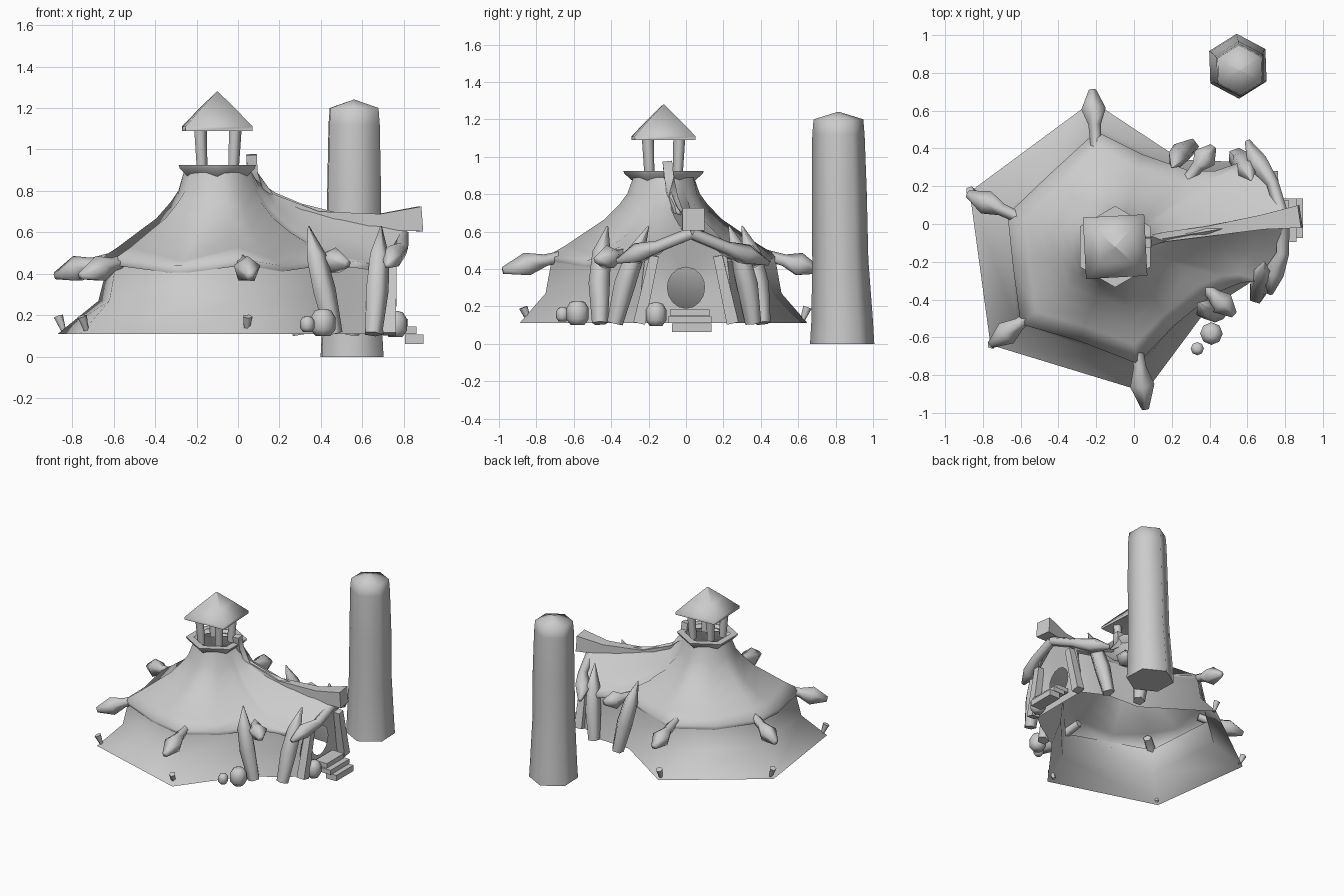
import bpy, bmesh, math
from mathutils import Vector

cube = bpy.data.objects.get("Cube")
if cube:
    bpy.data.objects.remove(cube)

grey = bpy.data.materials.new("plain grey")
grey.use_nodes = True
COLOUR = (0.6, 0.6, 0.6, 1)
grey.diffuse_color = COLOUR
grey.node_tree.nodes["Principled BSDF"].inputs["Base Color"].default_value = COLOUR


def make(name, rows, closed=True, caps=False, angle=80):
    """Loft a surface through rows of points."""
    bm = bmesh.new()
    grid = [[bm.verts.new(p) for p in row] for row in rows]
    n = len(rows[0])
    for a, b in zip(grid, grid[1:]):
        for i in range(n if closed else n - 1):
            j = (i + 1) % n
            bm.faces.new((a[i], a[j], b[j], b[i]))
    if caps:
        bm.faces.new(grid[0][::-1])
        bm.faces.new(grid[-1])
        bmesh.ops.recalc_face_normals(bm, faces=bm.faces)
    mesh = bpy.data.meshes.new(name)
    bm.to_mesh(mesh)
    bm.free()
    ob = bpy.data.objects.new(name, mesh)
    bpy.context.collection.objects.link(ob)
    mesh.materials.append(grey)
    bpy.ops.object.select_all(action='DESELECT')
    ob.select_set(True)
    bpy.context.view_layer.objects.active = ob
    bpy.ops.object.shade_smooth_by_angle(angle=math.radians(angle))
    return ob


def tube(name, path, radii, sides=6, turn=0.0):
    """Sweep a polygon of changing radius along a path."""
    pts = [Vector(p) for p in path]
    rows = []
    for i, (p, r) in enumerate(zip(pts, radii)):
        d = (pts[min(i + 1, len(pts) - 1)] - pts[max(i - 1, 0)]).normalized()
        ref = Vector((0, 1, 0)) if abs(d.z) > 0.8 else Vector((0, 0, 1))
        u = ref.cross(d).normalized()
        v = d.cross(u)
        ring = [turn + math.tau * k / sides for k in range(sides)]
        rows.append([p + r * (math.cos(a) * u + math.sin(a) * v) for a in ring])
    return make(name, rows, True, True)


def box(name, centre, size):
    x, y, z = centre
    a, b, c = (s / 2 for s in size)
    rows = [[(x + i * a, y + j * b, z + k * c) for i, j in ((-1, -1), (1, -1), (1, 1), (-1, 1))]
            for k in (-1, 1)]
    return make(name, rows, True, True, 20)


CX, CY = -0.1, -0.12

# Cloth wall, open at the doorway: base x, y then top x, y
wall = [(.70, .24, .70, .22), (.52, .33, .52, .28), (.25, .34, .25, .27),
        (-.22, .65, -.19, .48), (-.87, .17, -.63, .06), (-.76, -.64, -.59, -.50),
        (.06, -.89, .03, -.72), (.38, -.46, .36, -.36), (.60, -.32, .60, -.27),
        (.70, -.24, .70, -.22)]
rows = [[(bx + (tx - bx) * f, by + (ty - by) * f, z) for bx, by, tx, ty in wall]
        for z, f in ((.11, 0), (.27, .82), (.44, 1))]
make("cloth_wall", rows, closed=False)

# Front panel around an oval doorway
outline = [(.24, .29), (.22, .46), (.03, .60), (-.22, .46),
           (-.24, .29), (-.24, .11), (0, .11), (.24, .11)]
outer = [(.70 + max(0, z - .4) * .3, y, z) for y, z in outline]
angles = [math.radians(d) for d in (0, 40, 90, 140, 180, 225, 270, 315)]
dense_out, dense_in = [], []
for i in range(8):
    a0, a1 = angles[i], angles[(i + 1) % 8] + (math.tau if i == 7 else 0)
    for f in (0, .5):
        a = a0 + (a1 - a0) * f
        dense_out.append(Vector(outer[i]).lerp(Vector(outer[(i + 1) % 8]), f))
        dense_in.append(Vector((.70, .1 * math.cos(a), .30 + .11 * math.sin(a))))
make("door_panel", [dense_out, dense_in])

# Roof cloth hung from the neck: x, y, z at the hem and whether a ridge ends there
eave = [(.80, .03, .65, 0), (.72, .21, .50, 0), (.60, .34, .44, 0), (.43, .28, .46, 0),
        (.30, .28, .47, 1), (.04, .37, .44, 0), (-.20, .49, .47, 1), (-.44, .27, .44, 0),
        (-.67, .05, .47, 1), (-.64, -.23, .44, 0), (-.60, -.53, .47, 1), (-.29, -.62, .43, 0),
        (.02, -.74, .47, 1), (.21, -.54, .44, 0), (.42, -.37, .47, 1), (.57, -.31, .46, 0),
        (.70, -.30, .44, 0), (.77, -.14, .51, 0)]
profile = [(0, 1, 1), (.07, .77, .79), (.16, .59, .66), (.33, .37, .47),
           (.55, .20, .31), (.78, .07, .14), (1, 0, 0)]
rows = []
for f, sag, ridge in profile:
    row = []
    for x, y, z, on_ridge in eave:
        a = math.atan2(y - CY, x - CX)
        nx, ny = CX + .165 * math.cos(a), CY + .165 * math.sin(a)
        g = ridge if on_ridge else sag
        row.append((nx + (x - nx) * f, ny + (y - ny) * f, z + (.89 - z) * g))
    rows.append(row)
# Turned-under hem
rows.append([(x + (CX - x) * .015, y + (CY - y) * .015, z - .03) for x, y, z in rows[-1]])
make("roof_cloth", rows[::-1])

# Collar at the smoke opening
rows = [[(CX + r * math.cos(a), CY + r * math.sin(a), z)
         for a in (math.radians(30 + 60 * k) for k in range(6))]
        for r, z in ((.165, .87), (.21, .91), (.215, .925), (.16, .925))]
make("smoke_collar", rows)

# Cap over the opening: posts and a square pointed roof
for i, (sx, sy) in enumerate(((-1, -1), (1, -1), (1, 1), (-1, 1))):
    tube(f"cap_post_{i + 1}", [(CX + sx * .075, CY + sy * .075, .89),
                               (CX + sx * .085, CY + sy * .085, 1.12)], (.028, .034), 5)
rows = [[(CX + r * math.cos(a), CY + r * math.sin(a), z)
         for a in (math.radians(48 + 90 * k) for k in range(4))]
        for r, z in ((.19, 1.11), (.23, 1.09), (.23, 1.11), (.12, 1.195), (.003, 1.28))]
make("cap_roof", rows, True, True)

# Pole ends sticking out at each roof corner
poles = {
    "back": ((-.2, .40), (-.22, .71)), "back_right": ((-.58, .02), (-.88, .16)),
    "front_right": ((-.50, -.45), (-.76, -.64)), "front": ((.01, -.60), (.06, -.98)),
    "front_left": ((.34, -.30), (.53, -.48)), "back_left": ((.28, .23), (.42, .41))}
for name, (a, b) in poles.items():
    a, b = Vector((*a, .48)), Vector((*b, .39))
    if name.endswith("left"):
        b.z = .45
    tube(name + "_pole", [a, a.lerp(b, .4), a.lerp(b, .66), b], (.03, .035, .068, .02), 5, .3)

# Curved ridge horn and the two horns over the doorway
tube("ridge_horn", [(.065, -.10, .975), (.07, -.09, .88), (.15, -.07, .765), (.38, -.04, .675),
                    (.68, .01, .65), (.88, .04, .665)], (.036, .036, .036, .038, .055, .085),
     4, math.pi / 4)
for name, end in (("left", (.60, .44, .43)), ("right", (.72, -.37, .44))):
    e, top = Vector(end), Vector((.79, .03, .59))
    mid = top.lerp(e, .45) - Vector((-.03, 0, .005))
    tube(name + "_door_horn", [top, mid, top.lerp(e, .72), e], (.035, .035, .058, .015), 5, .3)

# Pointed stakes leaning on the porch
stakes = [((.46, -.46), (.34, -.42)), ((.65, -.38), (.69, -.20)),
          ((.54, .36), (.62, .23)), ((.30, .41), (.20, .30))]
for i, (a, b) in enumerate(stakes):
    a, b = Vector((*a, .11)), Vector((*b, .63))
    out = Vector((0, .02 if i > 1 else -.02, 0))
    tube(f"stake_{i + 1}", [a, a.lerp(b, .4) + out, a.lerp(b, .72) + out, b],
         (.045, .06, .052, .004), 5)

# Door posts
for s in (-1, 1):
    tube(f"door_post_{s + 2}", [(.73, s * .25, .11), (.74, s * .17, .47)], (.045, .035), 4, .78)

# Doorstep slabs
box("step_top", (.77, .02, .165), (.10, .21, .035))
box("step_middle", (.81, .02, .128), (.10, .23, .035))
box("step_bottom", (.85, .03, .085), (.09, .21, .045))

# Pots
for i, (x, y, z, r, h) in enumerate(((.41, -.58, .10, .06, .13), (.76, -.16, .095, .055, .125),
                                     (.335, -.66, .12, .035, .075))):
    tube(f"pot_{i + 1}", [(x, y, z + h * f) for f in (0, .25, .7, .95, 1)],
         [r * f for f in (.6, 1, 1, .65, .3)], 8)

# Tent pegs at the wall corners
for i, (x, y) in enumerate(((-.84, .165), (-.22, .62), (-.73, -.62), (.04, -.84))):
    d = Vector((x - CX, y - CY, 0)).normalized() * .03
    p = Vector((x, y, .12))
    tube(f"peg_{i + 1}", [p, p + d + Vector((0, 0, .075))], (.012, .025), 5)

# Tall six-sided pillar standing apart
rows = [[(x + r * math.cos(a), y + r * math.sin(a), z)
         for a in (math.radians(32 + 60 * k) for k in range(6))]
        for r, x, y, z in ((.172, .55, .835, 0), (.165, .55, .835, .12), (.15, .555, .825, .45),
                           (.147, .56, .82, .8), (.14, .56, .815, 1.12), (.133, .56, .815, 1.2),
                           (.004, .56, .815, 1.24))]
make("pillar", rows, True, True)
